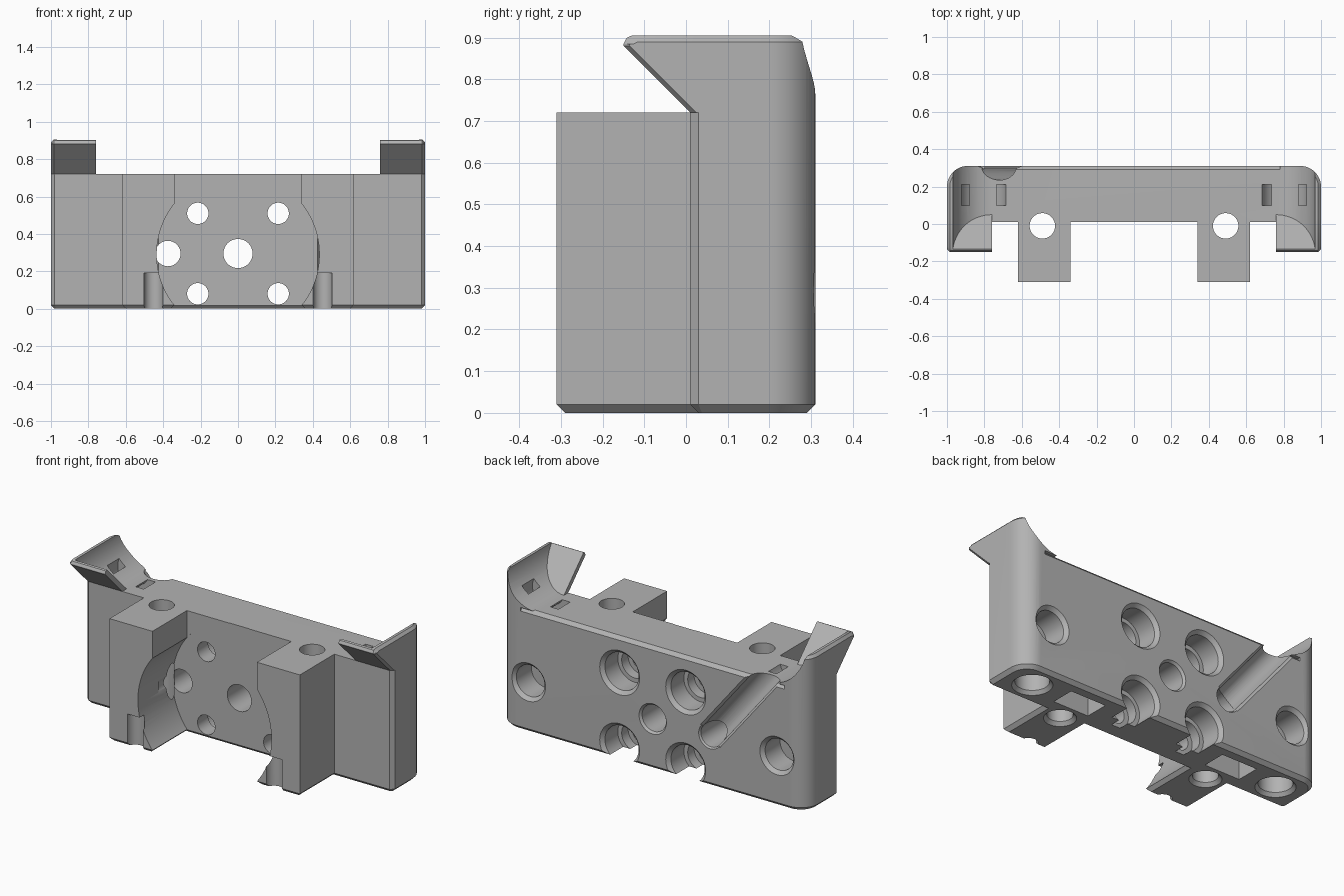
import bpy, bmesh
from math import cos, sin, pi
from mathutils import Vector

cube = bpy.data.objects.get("Cube")
if cube:
    bpy.data.objects.remove(cube, do_unlink=True)

grey = bpy.data.materials.new("mid_grey")
grey.use_nodes = True
grey.diffuse_color = (0.45, 0.45, 0.45, 1)
grey.node_tree.nodes["Principled BSDF"].inputs["Base Color"].default_value = grey.diffuse_color


def loft(name, rings, closed=False):
    """Solid through matching rings of points, capped unless it closes on itself."""
    bm = bmesh.new()
    rows = [[bm.verts.new(p) for p in ring] for ring in rings]
    n = len(rows[0])
    pairs = list(zip(rows, rows[1:])) + ([(rows[-1], rows[0])] if closed else [])
    for a, b in pairs:
        for i in range(n):
            j = (i + 1) % n
            bm.faces.new((a[i], a[j], b[j], b[i]))
    if not closed:
        bm.faces.new(rows[0])
        bm.faces.new(rows[-1])
    bmesh.ops.recalc_face_normals(bm, faces=bm.faces)
    mesh = bpy.data.meshes.new(name)
    bm.to_mesh(mesh)
    bm.free()
    obj = bpy.data.objects.new(name, mesh)
    bpy.context.collection.objects.link(obj)
    mesh.materials.append(grey)
    return obj


def box(name, lo, hi):
    ring = [(lo[0], lo[1]), (hi[0], lo[1]), (hi[0], hi[1]), (lo[0], hi[1])]
    return loft(name, [[(x, y, z) for x, y in ring] for z in (lo[2], hi[2])])


def lathe(name, profile, u, v, axis, n=48):
    """Turned solid: profile of (radius, position along the axis)."""
    rings = []
    for r, t in profile:
        pts = [(u + r * cos(2 * pi * i / n), v + r * sin(2 * pi * i / n)) for i in range(n)]
        rings.append([(a, t, b) if axis == "y" else (a, b, t) for a, b in pts])
    return loft(name, rings)


def combine(target, other, operation="DIFFERENCE"):
    other.hide_render = True
    mod = target.modifiers.new("bool", "BOOLEAN")
    mod.operation, mod.solver, mod.object = operation, "EXACT", other
    deps = bpy.context.evaluated_depsgraph_get()
    mesh = bpy.data.meshes.new_from_object(target.evaluated_get(deps))
    target.modifiers.clear()
    target.data = mesh
    bpy.data.objects.remove(other, do_unlink=True)


def inset(poly, d):
    """Mitred inset of a counter-clockwise outline."""
    out = []
    for i, p in enumerate(poly):
        p, a, b = Vector(p), Vector(poly[i - 1]), Vector(poly[(i + 1) % len(poly)])
        e, f = (p - a).normalized(), (b - p).normalized()
        m, k = Vector((-e.y, e.x)), Vector((-f.y, f.x))
        out.append(p + (m + k) * d / (1 + m.dot(k)))
    return out


TOP, FLOOR, BACK, FRONT = 0.905, 0.72, 0.31, 0.01

# Main block with the two front legs, chamfered below and on the rim
half = [(0.34, FRONT), (0.34, -0.31), (0.62, -0.31), (0.62, FRONT), (0.98, FRONT), (1, 0.03)]
half += [(0.89 + 0.11 * cos(a * pi / 24), 0.2 + 0.11 * sin(a * pi / 24)) for a in range(13)]
outline = half + [(-x, y) for x, y in reversed(half)]
layers = [(0.02, 0), (0, 0.02), (0, 0.89), (0.015, TOP)]
body = loft("bracket_body", [[(p[0], p[1], z) for p in inset(outline, d)] for d, z in layers])


# Forward-leaning wings at both ends
def wing_section(shift, top):
    return [(FRONT + shift, FLOOR), (-0.15 + shift, 0.88), (-0.15 + shift, 0.885),
            (-0.143 + shift, top - 0.006), (-0.13 + shift, top), (0.15, top), (0.15, FLOOR)]


for s in (-1, 1):
    sections = [(0.7, 0, TOP), (0.985, 0, TOP), (1, 0.015, 0.89)]
    wing = loft("wing", [[(s * x, y, z) for y, z in wing_section(d, t)] for x, d, t in sections])
    combine(body, wing, "UNION")

# Open top between the wings, then the round scoop behind the leaning plates
combine(body, box("top_cut", (-0.76, -1, FLOOR), (0.76, 1, 1.2)))
arc = [(0.76 + 0.21 * sin(a * pi / 32), 0.93 - 0.21 * cos(a * pi / 32)) for a in range(17)]
scoop = arc + [(0.97, 1)] + [(-0.97, 1)] + [(-x, z) for x, z in reversed(arc)]
combine(body, loft("scoop_cut", [[(x, 0.05 + FLOOR - z, z) for x, z in scoop],
                                 [(x, 0.6, z) for x, z in scoop]]))

# Chamfer on the back top edge
wedge = [(BACK - 0.02, FLOOR + 0.001), (BACK + 0.01, FLOOR + 0.001), (BACK + 0.01, FLOOR - 0.02),
         (BACK, FLOOR - 0.02)]
combine(body, loft("edge_cut", [[(x, y, z) for y, z in wedge] for x in (-0.86, 0.86)]))

# Round pocket between the legs
combine(body, lathe("pocket_cut", [(0.435, -0.5), (0.435, FRONT + 0.002)], 0, 0.29, "y", 96))


def chamfered(r, depth, c=0.02):
    """Hole profile entering from the back face."""
    return [(r + c * 1.5, BACK + 0.01), (r, BACK - c), (r, BACK - depth)]


# Holes through the back: centre, cable and four stepped screw holes
combine(body, lathe("centre_hole", chamfered(0.078, 0.6, 0.013), 0, 0.295, "y"))
combine(body, lathe("cable_hole", [(0.068, 0.5), (0.068, -0.12)], -0.375, 0.295, "y"))
screw = chamfered(0.11, 0.14) + [(0.085, 0.17), (0.085, 0.11), (0.057, 0.11), (0.057, -0.3)]
for x in (-0.215, 0.215):
    for z in (0.08, 0.51):
        combine(body, lathe("screw_hole", screw, x, z, "y"))

for s in (-1, 1):
    # Blind round pockets in the back and the underside
    combine(body, lathe("back_pocket", chamfered(0.092, 0.16), s * 0.81, 0.295, "y"))
    combine(body, lathe("base_pocket", [(0.115, -0.01), (0.09, 0.02), (0.09, 0.15)],
                        s * 0.82, 0.16, "z"))
    # Rectangular pocket in the underside
    combine(body, box("slot_pocket", (s * 0.51 - 0.115, 0.1, -0.1), (s * 0.51 + 0.115, 0.24, 0.2)))
    # Vertical hole through each leg, and the groove on its front
    combine(body, lathe("leg_hole", [(0.095, -0.01), (0.068, 0.02), (0.068, 0.9)],
                        s * 0.49, -0.01, "z"))
    combine(body, lathe("leg_groove", [(0.05, -0.1), (0.05, 0.19)], s * 0.452, -0.31, "z"))
    # Curved strap tunnel under the scoop
    tunnel = []
    for i in range(32):
        a = 2 * pi * i / 32
        tunnel.append([(s * (0.805 + r * cos(a)), y, 0.75 + r * sin(a))
                       for r, y in ((0.075, 0.1), (0.125, 0.1), (0.125, 0.21), (0.075, 0.21))])
    combine(body, loft("strap_tunnel", tunnel, closed=True))

# Diagonal cable channel from the cable hole up to the top edge
start = Vector((-0.375, 0, 0.295))
along = Vector((-0.345, 0, 0.425))
across = Vector((along.z, 0, -along.x)).normalized()
section = [(0.068 * cos(pi + a * pi / 16), BACK - 0.01 + 0.065 * sin(pi + a * pi / 16))
           for a in range(17)]
section += [(0.095, BACK + 0.01), (-0.095, BACK + 0.01)]
combine(body, loft("channel_cut", [[start + along * t + across * u + Vector((0, y, 0))
                                    for u, y in section] for t in (0, 1.5)]))
combine(body, lathe("channel_end", chamfered(0.068, 0.075, 0.01), start.x, start.z, "y"))

# Smooth shading on the round surfaces
bpy.ops.object.select_all(action="DESELECT")
body.select_set(True)
bpy.context.view_layer.objects.active = body
bpy.ops.object.shade_smooth_by_angle(angle=pi / 7)
